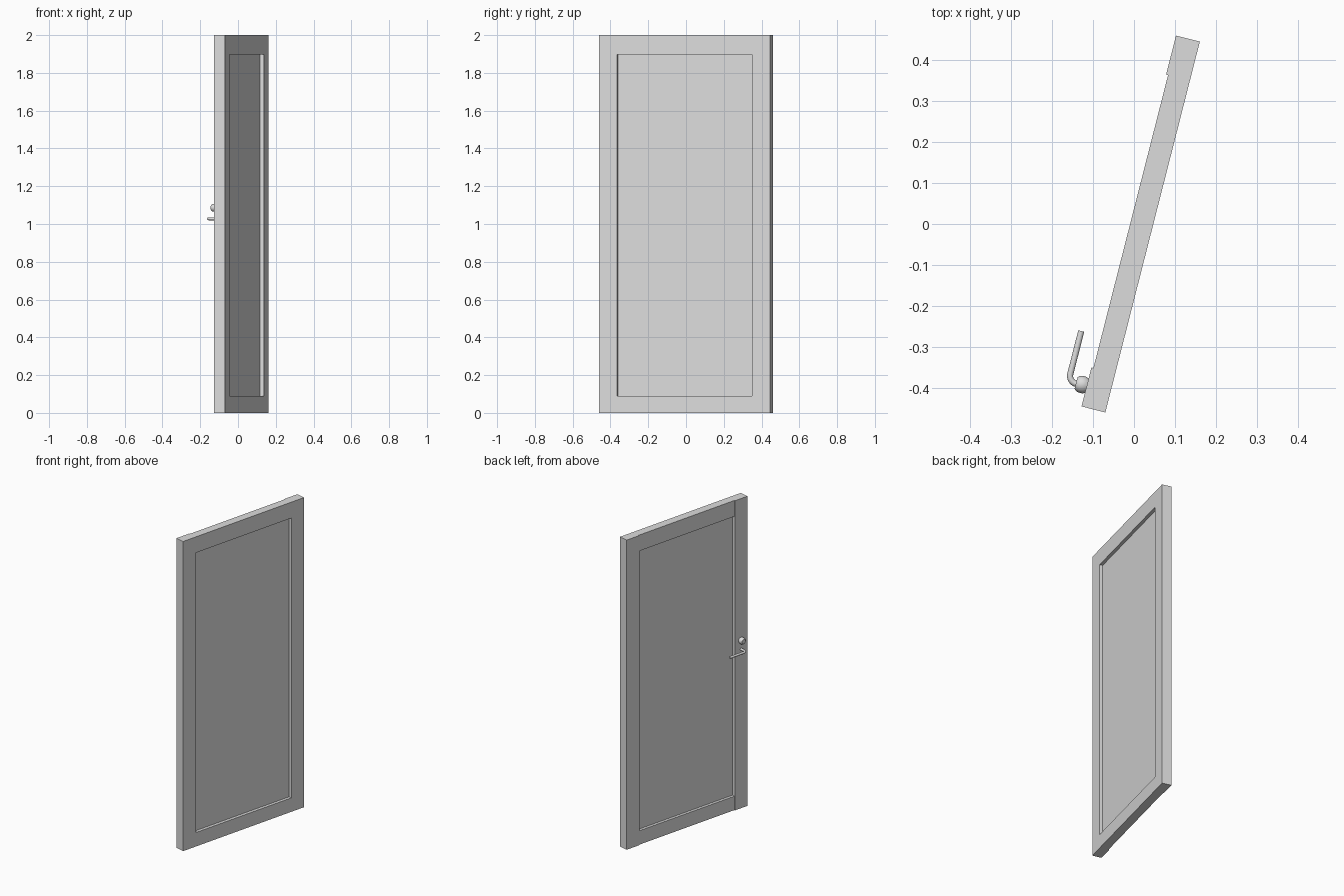
import bpy, bmesh, math
from mathutils import Matrix, Vector

cube = bpy.data.objects.get("Cube")
if cube:
    bpy.data.objects.remove(cube, do_unlink=True)

WIDTH, HEIGHT, STILE = 0.934, 2.0, 0.098
BOTTOM, TOP = 0.09, 1.897
# Local x runs along the door, local y runs out of its handle side
SWING = Matrix.Translation((-0.07, -0.46, 0)) @ Matrix.Rotation(math.radians(75.7), 4, 'Z')

grey = bpy.data.materials.new("light grey")
grey.use_nodes = True
colour = (0.72, 0.72, 0.72, 1)
grey.diffuse_color = colour
grey.node_tree.nodes["Principled BSDF"].inputs["Base Color"].default_value = colour


def add_mesh(name, bm):
    bmesh.ops.recalc_face_normals(bm, faces=bm.faces)
    mesh = bpy.data.meshes.new(name)
    bm.to_mesh(mesh)
    bm.free()
    mesh.materials.append(grey)
    obj = bpy.data.objects.new(name, mesh)
    bpy.context.collection.objects.link(obj)
    obj.matrix_world = SWING
    return obj


def box(name, low, high):
    low, high = Vector(low), Vector(high)
    bm = bmesh.new()
    bmesh.ops.create_cube(bm, size=1)
    bmesh.ops.scale(bm, vec=high - low, verts=bm.verts)
    bmesh.ops.translate(bm, vec=(low + high) / 2, verts=bm.verts)
    return add_mesh(name, bm)


def smooth(obj):
    bpy.ops.object.select_all(action='DESELECT')
    obj.select_set(True)
    bpy.context.view_layer.objects.active = obj
    bpy.ops.object.shade_smooth_by_angle(angle=math.radians(35))


# Frame: stiles stand slightly proud of the rails on the handle side
INNER = WIDTH - STILE
box("lock_stile", (0, 0, 0), (STILE, 0.06, HEIGHT))
box("hinge_stile", (INNER, 0, 0), (WIDTH, 0.06, HEIGHT))
box("bottom_rail", (STILE, 0, 0), (INNER, 0.055, BOTTOM))
box("top_rail", (STILE, 0, TOP), (INNER, 0.055, HEIGHT))

# Recessed panel
box("panel", (STILE, 0.02, BOTTOM), (INNER, 0.037, TOP))

# Round lock knob, turned around the axis leaving the door
axis = Vector((0.052, 0, 1.086))
profile = [(0, 0.058), (0.017, 0.058), (0.021, 0.066), (0.021, 0.076),
           (0.018, 0.084), (0.014, 0.087), (0, 0.087)]
bm = bmesh.new()
ring = [bm.verts.new(axis + Vector((r, out, 0))) for r, out in profile]
edges = [bm.edges.new(pair) for pair in zip(ring, ring[1:])]
bmesh.ops.spin(bm, geom=ring + edges, cent=axis, axis=(0, 1, 0),
               angle=math.tau, steps=24)
bmesh.ops.remove_doubles(bm, verts=bm.verts, dist=0.0001)
smooth(add_mesh("lock_knob", bm))

# Lever handle: a stem, a round bend and a straight grip
START, OUT, BEND, LEVER_Z = 0.05, 0.106, 0.02, 1.027
path = [(START, 0.055)]
for i in range(9):
    a = math.pi / 2 * i / 8
    path.append((START + BEND * (1 - math.cos(a)), OUT - BEND * (1 - math.sin(a))))
path.append((0.178, OUT))

curve = bpy.data.curves.new("lever_handle", 'CURVE')
curve.dimensions = '3D'
curve.bevel_depth = 0.0075
curve.bevel_resolution = 4
curve.use_fill_caps = True
spline = curve.splines.new('POLY')
spline.points.add(len(path) - 1)
for point, (along, out) in zip(spline.points, path):
    point.co = (along, out, LEVER_Z, 1)
curve.materials.append(grey)
lever = bpy.data.objects.new("lever_handle", curve)
bpy.context.collection.objects.link(lever)
lever.matrix_world = SWING
bpy.ops.object.select_all(action='DESELECT')
lever.select_set(True)
bpy.context.view_layer.objects.active = lever
bpy.ops.object.convert(target='MESH')
smooth(bpy.context.view_layer.objects.active)
